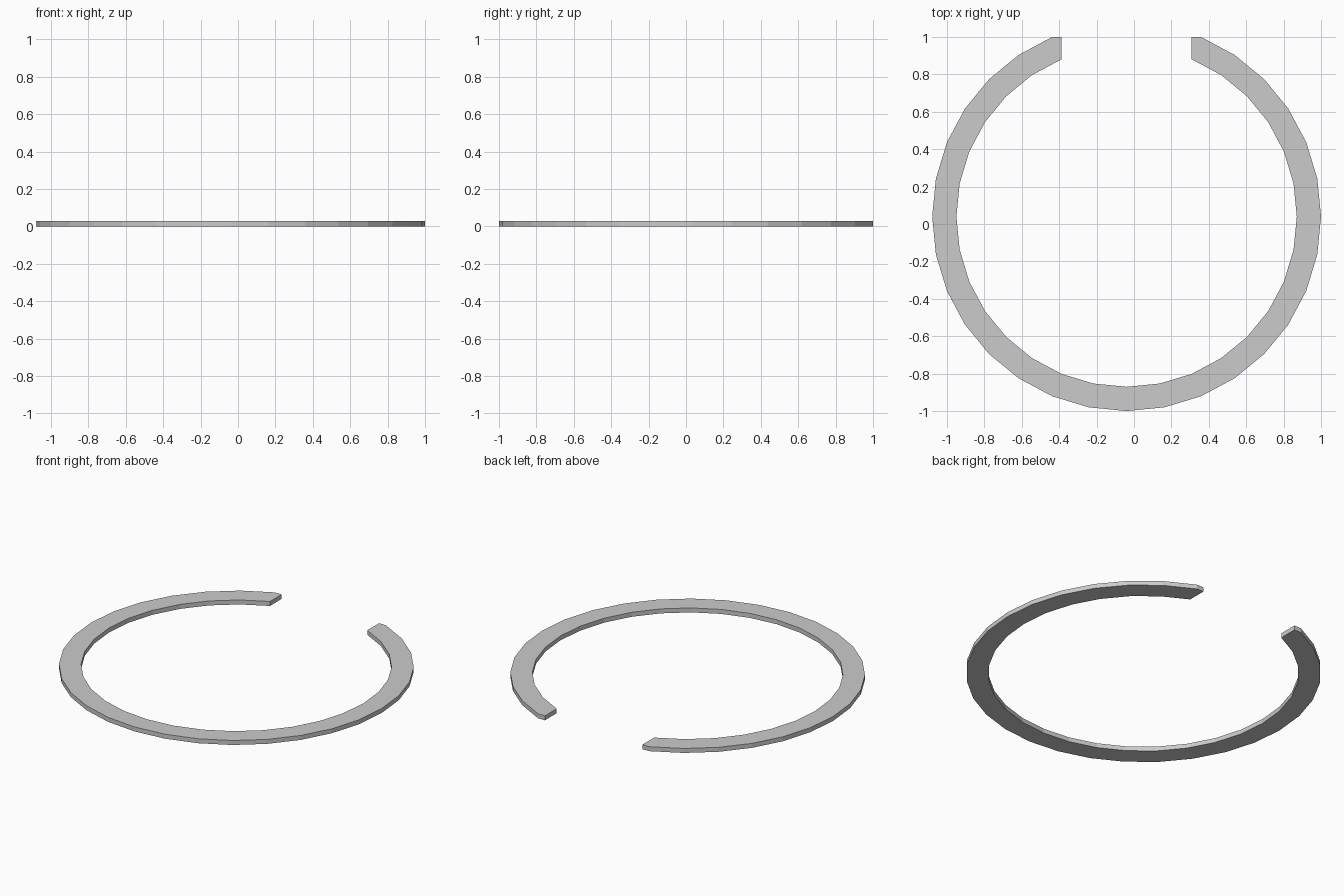
import bpy, bmesh, math

if "Cube" in bpy.data.objects:
    bpy.data.objects.remove(bpy.data.objects["Cube"])

SIDES = 32
STEP = 2 * math.pi / SIDES
R_OUT = 2 / (1 + math.cos(2 * STEP))   # ring fills the 2-unit square once trimmed
R_IN = 0.91
CX, CY = 1 - R_OUT, R_OUT - 1
HEIGHT = 0.029


def ring_point(radius, i):
    return CX + radius * math.cos(i * STEP), CY + radius * math.sin(i * STEP)


def squared_end(i):
    # corner that trims the end of an arc parallel to the x or y axis
    inner, outer = ring_point(R_IN, i), ring_point(R_OUT, i)
    if abs(math.sin(i * STEP)) > abs(math.cos(i * STEP)):
        return inner[0], outer[1]
    return outer[0], inner[1]


def arc(name, first, last):
    outline = [squared_end(first)]
    outline += [ring_point(R_OUT, i) for i in range(first, last + 1)]
    outline.append(squared_end(last))
    outline += [ring_point(R_IN, i) for i in range(last, first - 1, -1)]
    bm = bmesh.new()
    face = bm.faces.new([bm.verts.new((x, y, 0)) for x, y in outline])
    top = bmesh.ops.extrude_face_region(bm, geom=[face])["geom"]
    bmesh.ops.translate(bm, vec=(0, 0, HEIGHT),
                        verts=[v for v in top if isinstance(v, bmesh.types.BMVert)])
    bmesh.ops.recalc_face_normals(bm, faces=bm.faces)
    mesh = bpy.data.meshes.new(name)
    bm.to_mesh(mesh)
    bm.free()
    bpy.context.collection.objects.link(bpy.data.objects.new(name, mesh))


# Long arc around the front and right
arc("long_arc", -18, 6)
# Short arc at the back left
arc("short_arc", 10, 14)
